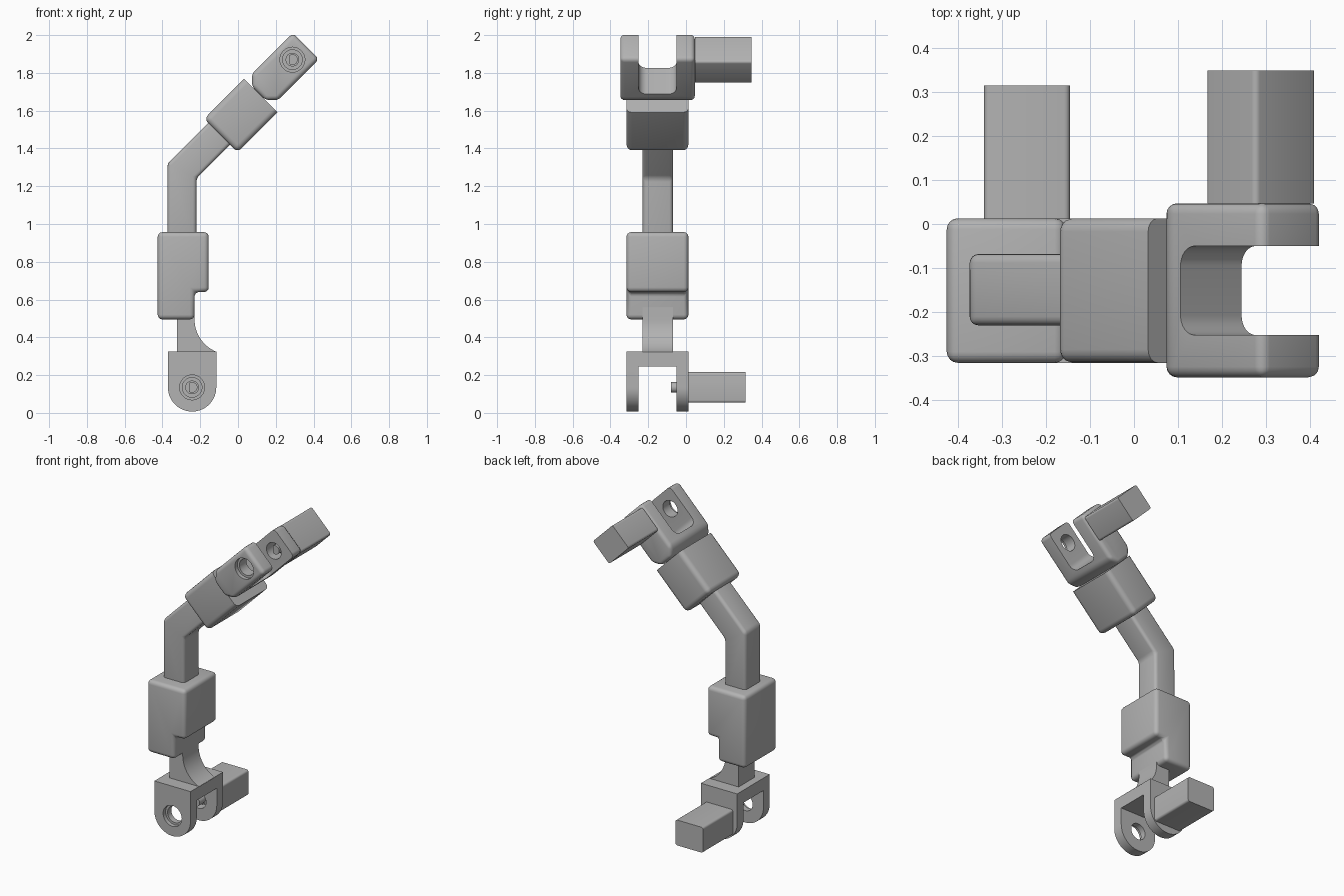
import bpy, bmesh
from math import sin, cos, radians
from mathutils import Matrix, Vector

if "Cube" in bpy.data.objects:
    bpy.data.objects.remove(bpy.data.objects["Cube"])

grey = bpy.data.materials.new("plain grey")
GREY = (0.45, 0.45, 0.45, 1)
grey.use_nodes = True
grey.diffuse_color = GREY
grey.node_tree.nodes["Principled BSDF"].inputs["Base Color"].default_value = GREY

# Joint centres: the upper half of the arm leans over by 45 degrees
LOW = Matrix.Translation((-0.243, 0, 0.135))
TOP = Matrix.Translation((0.288, 0, 1.87)) @ Matrix.Rotation(radians(45), 4, 'Y')
WORLD = Matrix.Identity(4)
FRONT, BACK = -0.315, 0.013
TOP_FRONT, TOP_BACK = -0.348, 0.047


def rect(x0, x1, z0, z1):
    return [(x0, z0), (x1, z0), (x1, z1), (x0, z1)]


def arc(cx, cz, r, a0, a1, n=12):
    angles = [radians(a0 + (a1 - a0) * i / n) for i in range(n + 1)]
    return [(cx + r * cos(a), cz + r * sin(a)) for a in angles]


def disc(r):
    return arc(0, 0, r, 0, 360, 40)[:-1]


def along_depth(e):
    d = e.verts[1].co - e.verts[0].co
    return abs(d.normalized().y) > 0.9


def prism(name, profile, y0, y1, frame=WORLD, bevel=0, pick=lambda e: True):
    """Extrude an x-z profile through the depth, round chosen edges."""
    bm = bmesh.new()
    face = bm.faces.new([bm.verts.new((x, y0, z)) for x, z in profile])
    new = bmesh.ops.extrude_face_region(bm, geom=[face])["geom"]
    bmesh.ops.translate(bm, vec=(0, y1 - y0, 0),
                        verts=[v for v in new if isinstance(v, bmesh.types.BMVert)])
    bmesh.ops.recalc_face_normals(bm, faces=bm.faces)
    if bevel:
        bmesh.ops.bevel(bm, geom=[e for e in bm.edges if pick(e)], offset=bevel,
                        segments=4, profile=0.5, affect='EDGES', clamp_overlap=True)
    bm.transform(frame)
    mesh = bpy.data.meshes.new(name)
    bm.to_mesh(mesh)
    bm.free()
    mesh.materials.append(grey)
    obj = bpy.data.objects.new(name, mesh)
    bpy.context.collection.objects.link(obj)
    return obj


def activate(obj):
    bpy.ops.object.select_all(action='DESELECT')
    obj.select_set(True)
    bpy.context.view_layer.objects.active = obj


def cut(obj, cutter):
    """Subtract the cutter and throw it away."""
    mod = obj.modifiers.new("cut", 'BOOLEAN')
    mod.operation, mod.solver, mod.object = 'DIFFERENCE', 'EXACT', cutter
    activate(obj)
    bpy.ops.object.modifier_apply(modifier=mod.name)
    bpy.data.objects.remove(cutter)


def drill(obj, frame, y0, y1):
    """Pin hole through both cheeks, counterbored on the front."""
    cut(obj, prism("drill", disc(0.052), y0 - 0.05, y1 + 0.05, frame))
    cut(obj, prism("counterbore", disc(0.066), y0 - 0.05, y0 + 0.025, frame))


def motor(prefix, frame, y, shaft_end):
    """Drive box behind a joint, with a boss and a D-shaped shaft."""
    prism(prefix + "_motor", rect(-0.0975, 0.0975, -0.081, 0.081), y, y + 0.301,
          frame, 0.013, along_depth)
    prism(prefix + "_motor_boss", disc(0.036), y - 0.035, y + 0.01, frame)
    upright = Matrix.Translation(frame.translation)
    prism(prefix + "_motor_shaft", arc(0, 0, 0.028, -125, 125, 24),
          shaft_end, y, upright)


# Lower fork: round-bottomed cheeks with a square slot
R = 0.128
fork = prism("lower_fork", arc(0, 0, R, 180, 360, 28) + [(R, 0.19), (-R, 0.19)],
             FRONT, BACK, LOW)
cut(fork, prism("slot", rect(-0.3, 0.3, -0.3, 0.11), -0.252, -0.05, LOW))
drill(fork, LOW, FRONT, BACK)
motor("lower", LOW, BACK, -0.08)

# Neck with a concave sweep on one side
prism("neck", [(-0.323, 0.56), (-0.323, 0.324)]
      + arc(-0.045, 0.495, 0.185, 248, 180) + [(-0.23, 0.56)], -0.23, -0.07)

# Lower housing with a stepped underside
prism("lower_housing", [(-0.425, 0.495), (-0.23, 0.495), (-0.23, 0.64),
      (-0.155, 0.64), (-0.155, 0.957), (-0.425, 0.957)], FRONT, BACK, bevel=0.025)

# Bent arm bar
prism("bent_bar", [(-0.373, 0.88), (-0.22, 0.88), (-0.22, 1.243), (0.08, 1.543),
      (-0.02, 1.673), (-0.373, 1.32)], -0.23, -0.068, bevel=0.02)

# Upper housing: rounded everywhere except around its far end
END = -0.253
prism("upper_housing", rect(-0.109, 0.142, -0.553, END), FRONT, BACK, TOP, 0.03,
      lambda e: any(v.co.z < END - 0.01 for v in e.verts))

# Upper fork: chamfered base, rounded edges, slot with rounded floor
W, C = 0.098, 0.048
fork = prism("upper_fork", [(C - W, END), (W - C, END), (W, END + C), (W, 0.102),
             (-W, 0.102), (-W, END + C)], TOP_FRONT, TOP_BACK, TOP, 0.024)
turn = TOP @ Matrix.Rotation(radians(90), 4, 'Z')
S0, S1, FLOOR, SR = -0.252, -0.05, -0.16, 0.045
slot = (arc(S0 + SR, FLOOR + SR, SR, 180, 270, 8)
        + arc(S1 - SR, FLOOR + SR, SR, 270, 360, 8) + [(S1, 0.3), (S0, 0.3)])
cut(fork, prism("slot", slot, -0.3, 0.3, turn))
drill(fork, TOP, TOP_FRONT, TOP_BACK)
motor("upper", TOP, TOP_BACK, -0.035)

# Smooth the rounded edges, keep the corners crisp
for obj in bpy.context.collection.objects:
    if obj.type == 'MESH':
        activate(obj)
        bpy.ops.object.shade_smooth_by_angle(angle=radians(30))
